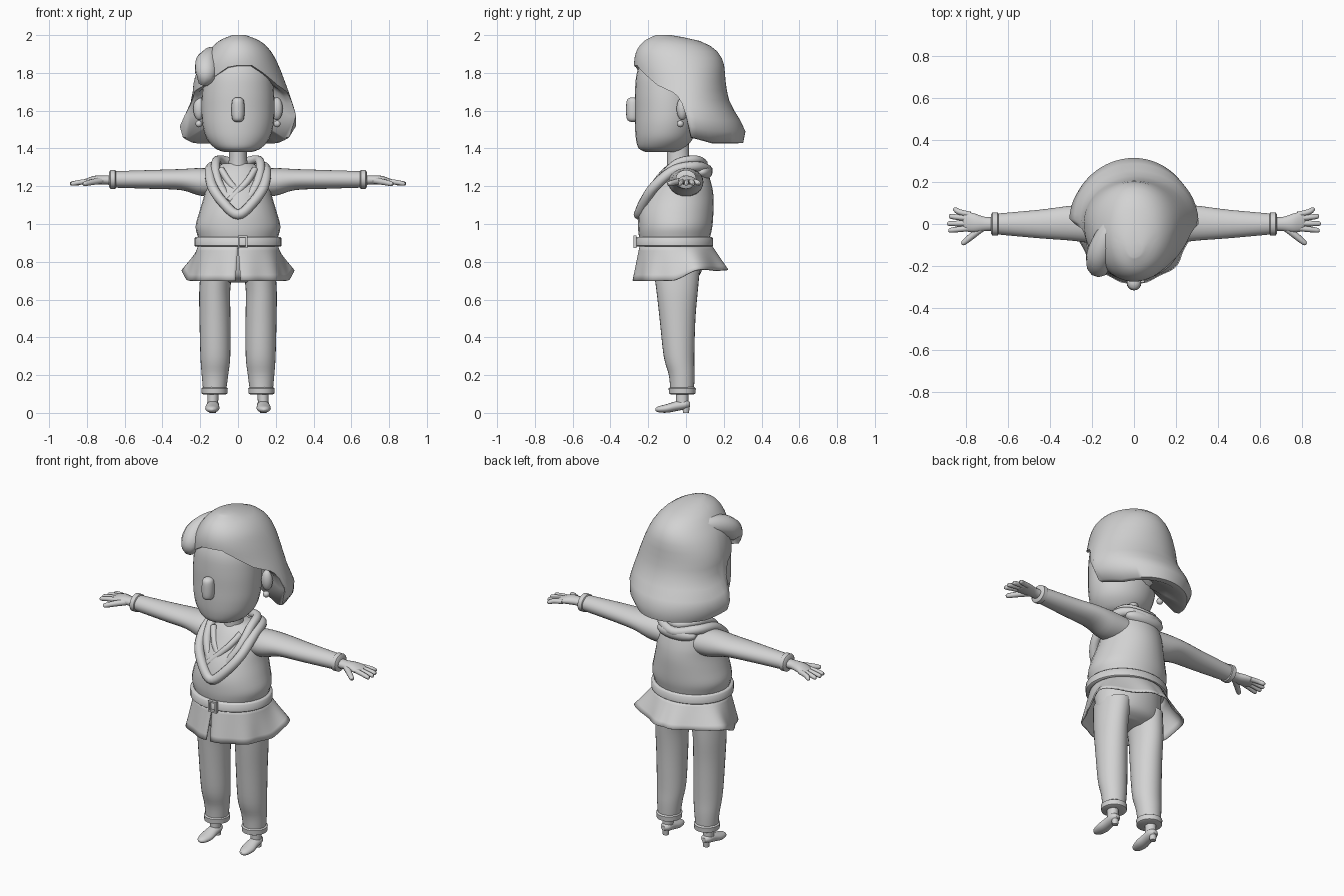
import bpy, bmesh
from math import sin, cos, pi, tau, radians, exp
from mathutils import Vector

cube = bpy.data.objects.get("Cube")
if cube:
    bpy.data.objects.remove(cube, do_unlink=True)

grey = bpy.data.materials.new("soft_grey")
grey.use_nodes = True
grey.diffuse_color = (0.65, 0.65, 0.65, 1)
grey.node_tree.nodes["Principled BSDF"].inputs["Base Color"].default_value = grey.diffuse_color


def finish(obj, angle=50):
    """Assign the colour and shade smooth with sharp edges kept."""
    obj.data.materials.clear()
    obj.data.materials.append(grey)
    bpy.ops.object.select_all(action='DESELECT')
    obj.select_set(True)
    bpy.context.view_layer.objects.active = obj
    if obj.type == 'CURVE':
        bpy.ops.object.convert(target='MESH')
        obj = bpy.context.view_layer.objects.active
    bpy.ops.object.shade_smooth_by_angle(angle=radians(angle))
    return obj


def smooth(pts, steps=4, closed=False):
    """Catmull-Rom resampling of tuples of any length."""
    n, out = len(pts), []
    pick = lambda i: pts[i % n] if closed else pts[min(max(i, 0), n - 1)]
    for i in range(n if closed else n - 1):
        quad = list(zip(pick(i - 1), pick(i), pick(i + 1), pick(i + 2)))
        for k in range(steps):
            t = k / steps
            out.append(tuple(b + t * (c - a) / 2 + t * t * (a - 2.5 * b + 2 * c - d / 2)
                             + t ** 3 * (3 * (b - c) + d - a) / 2 for a, b, c, d in quad))
    return out if closed else out + [tuple(pts[-1])]


def grid(name, rows, wrap=True, cap_start=True, cap_end=True, angle=50):
    """Skin a list of point rows with quads."""
    bm = bmesh.new()
    vs = [[bm.verts.new(p) for p in row] for row in rows]
    n = len(rows[0])
    for a, b in zip(vs, vs[1:]):
        for i in range(n if wrap else n - 1):
            j = (i + 1) % n
            bm.faces.new((a[i], a[j], b[j], b[i]))
    if cap_start:
        bm.faces.new(vs[0])
    if cap_end:
        bm.faces.new(vs[-1])
    bmesh.ops.recalc_face_normals(bm, faces=bm.faces)
    mesh = bpy.data.meshes.new(name)
    bm.to_mesh(mesh)
    bm.free()
    obj = bpy.data.objects.new(name, mesh)
    bpy.context.collection.objects.link(obj)
    return finish(obj, angle)


def loft(name, rings, axis='z', steps=4, sides=28):
    """Ellipse rings: (position on axis, centre 1, centre 2, radius 1, radius 2)."""
    place = {'z': lambda p, u, v: (u, v, p), 'x': lambda p, u, v: (p, u, v),
             'y': lambda p, u, v: (u, p, v)}[axis]
    rows = [[place(p, c + r * sin(tau * i / sides), d - q * cos(tau * i / sides))
             for i in range(sides)] for p, c, d, r, q in smooth(rings, steps)]
    return grid(name, rows)


def tube(name, pts, radius, closed=False):
    """Round tube along points (x, y, z, radius factor)."""
    pts = smooth(pts, 5, closed)
    curve = bpy.data.curves.new(name, 'CURVE')
    curve.dimensions = '3D'
    curve.bevel_depth, curve.bevel_resolution, curve.use_fill_caps = radius, 3, True
    spline = curve.splines.new('POLY')
    spline.points.add(len(pts) - 1)
    for p, co in zip(spline.points, pts):
        p.co, p.radius = (*co[:3], 1), co[3]
    spline.use_cyclic_u = closed
    obj = bpy.data.objects.new(name, curve)
    bpy.context.collection.objects.link(obj)
    return finish(obj)


def ball(name, loc, size):
    bpy.ops.mesh.primitive_uv_sphere_add(segments=20, ring_count=12, location=loc)
    obj = bpy.context.object
    obj.name, obj.scale = name, size
    return finish(obj)


def box(name, loc, size):
    bpy.ops.mesh.primitive_cube_add(size=1, location=loc)
    obj = bpy.context.object
    obj.name, obj.scale = name, size
    return finish(obj, 30)


def table(rows, x):
    """Linear lookup in rows keyed by their first value."""
    for a, b in zip(rows, rows[1:]):
        if x <= b[0]:
            t = max(0, (x - a[0]) / (b[0] - a[0]))
            return [p + t * (q - p) for p, q in zip(a[1:], b[1:])]
    return list(rows[-1][1:])


# Head, nose and neck
loft("head", [(1.38, 0, -.13, .07, .08), (1.4, 0, -.13, .12, .12), (1.45, 0, -.115, .165, .15),
              (1.52, 0, -.105, .187, .165), (1.6, 0, -.1, .193, .17), (1.7, 0, -.1, .19, .17),
              (1.8, 0, -.1, .175, .16), (1.88, 0, -.1, .13, .12), (1.92, 0, -.1, .04, .04)])
loft("nose", [(1.54, 0, -.28, .012, .012), (1.555, 0, -.28, .03, .033), (1.605, 0, -.28, .035, .037),
              (1.655, 0, -.28, .03, .033), (1.67, 0, -.28, .012, .012)], sides=16)
loft("neck", [(1.24, 0, -.03, .075, .075), (1.32, 0, -.04, .05, .06), (1.45, 0, -.045, .048, .06)])

# Hair shell: outline by height (left x, right x, front y, back y, centre y)
shape = smooth([(1.42, -.27, .24, -.25, .3, 0), (1.5, -.31, .3, -.26, .315, 0),
                (1.56, -.29, .31, -.26, .28, 0), (1.65, -.245, .285, -.26, .23, 0),
                (1.75, -.235, .25, -.265, .21, 0), (1.85, -.2, .21, -.275, .2, -.02),
                (1.92, -.15, .17, -.26, .16, -.05), (1.97, -.1, .115, -.22, .07, -.07),
                (2.0, -.03, .04, -.16, -.08, -.11)])
# Lower edge by angle from the front, turning toward +x
hem = [(0, 1.84), (20, 1.84), (35, 1.8), (55, 1.735), (78, 1.69), (88, 1.62), (95, 1.46), (120, 1.43),
       (240, 1.43), (265, 1.46), (272, 1.62), (285, 1.7), (310, 1.73), (330, 1.79), (345, 1.83), (360, 1.84)]


def hair_point(deg, z, inset=1.0, lift=0.0):
    left, right, front, back, mid = table(shape, z)
    s, c = sin(radians(deg)), cos(radians(deg))
    x = s * (right if s > 0 else -left)
    y = mid + c * ((front - mid) if c > 0 else (mid - back))
    return (x * inset, y * inset, z + lift)


columns = [360 * i / 72 for i in range(72)]
rows = [[hair_point(d, 2 - (2 - table(hem, d)[0]) * (r / 14) ** 1.5) for d in columns]
        for r in range(15)]
for inset, lift in ((.9, -.003), (.6, .05), (.3, .1)):
    rows.append([hair_point(d, table(hem, d)[0], inset, lift) for d in columns])
grid("hair", rows, angle=60)
tube("hair_front_lock", [(-.08, .05, 1.9, .5), (-.13, -.06, 1.885, .9), (-.165, -.15, 1.85, 1),
                         (-.17, -.2, 1.79, .9), (-.185, -.19, 1.74, .4)], .062)

# Sweater body
loft("sweater", [(.9, 0, -.06, .2, .18), (.94, 0, -.06, .215, .19), (.99, 0, -.057, .224, .197),
                 (1.06, 0, -.052, .206, .197), (1.14, 0, -.037, .182, .183), (1.21, 0, -.02, .168, .155),
                 (1.28, 0, -.01, .14, .118), (1.32, 0, -.02, .08, .07)])

# Draped collar, hood and crossed neckline
half = [(.08, -.222, 1.115), (.137, -.165, 1.2), (.148, -.06, 1.285), (.115, .06, 1.305)]


def collar(name, scale, lift, radius):
    ends = lambda p: (p[0] * scale, p[1] * scale, p[2] + lift, 1)
    loop = [ends((0, -.25, 1.05))] + [ends(p) for p in half] + [ends((0, .115, 1.285))]
    loop += [ends((-x, y, z)) for x, y, z in reversed(half)]
    tube(name, loop, radius, True)


collar("collar_outer", 1, 0, .027)
collar("collar_inner", .8, .035, .024)
ball("hood", (0, .085, 1.275), (.125, .055, .045))
tube("neckline_over", [(.09, -.1, 1.29, 1), (.045, -.16, 1.22, 1), (-.05, -.21, 1.12, 1)], .018)
tube("neckline_under", [(-.09, -.1, 1.29, 1), (-.045, -.155, 1.22, 1), (.0, -.18, 1.17, 1)], .018)

# Belt and buckle
loft("belt", [(.88, 0, -.062, .224, .2), (.885, 0, -.062, .23, .206), (.925, 0, -.062, .23, .206),
              (.932, 0, -.062, .222, .198)], steps=1, sides=40)
for side in (-1, 1):
    box("buckle_upright", (.025 + side * .021, -.27, .905), (.01, .018, .066))
    box("buckle_bar", (.025, -.27, .905 + side * .028), (.05, .018, .01))

# Flared skirt with a front slit and a raised back hem
rows = []
for r in range(7):
    t, row = r / 6, []
    for i in range(97):
        gap = .05 * t + .002
        a = gap + (tau - 2 * gap) * i / 96
        fold = min(a, tau - a)
        flare = exp(-((fold - 2.09) / .35) ** 2)
        ripple = 1 + .025 * t * sin(9 * fold)
        back = max(0, -cos(a))
        rx = (.21 + (.045 + .085 * flare) * t) * ripple
        ry = (.185 + .035 * t + (.01 + .05 * t) * back) * ripple
        row.append((rx * sin(a), -.06 - ry * cos(a),
                    .89 - t * (.19 - .06 * back - .03 * flare)))
    rows.append(row)
skirt = grid("skirt", rows, wrap=False, cap_start=False, cap_end=False)
skirt.modifiers.new("thickness", 'SOLIDIFY').thickness = .008

# Hips
loft("hips", [(.69, 0, -.05, .09, .06), (.72, 0, -.05, .185, .115), (.78, 0, -.05, .2, .14),
              (.9, 0, -.055, .195, .16)])

# Mirrored limbs
for s, side in ((1, "left"), (-1, "right")):
    ball(side + "_ear", (s * .205, -.02, 1.61), (.032, .03, .06))
    ball(side + "_earring", (s * .207, -.03, 1.53), (.018, .018, .018))

    loft(side + "_trouser_leg", [(.11, s * .124, -.02, .06, .062), (.2, s * .122, -.023, .07, .068),
                                 (.3, s * .12, -.037, .079, .081), (.5, s * .122, -.045, .082, .095),
                                 (.65, s * .123, -.047, .082, .11), (.78, s * .11, -.05, .085, .125)])
    loft(side + "_trouser_cuff", [(.098, s * .124, -.02, .06, .062), (.102, s * .124, -.02, .068, .07),
                                  (.13, s * .124, -.02, .07, .072), (.137, s * .124, -.02, .06, .062)], steps=1)
    loft(side + "_ankle", [(.035, s * .134, -.02, .028, .032), (.12, s * .132, -.02, .03, .033)], sides=16)
    loft(side + "_shoe", [(-.162, s * .138, .018, .008, .006), (-.145, s * .138, .019, .026, .016),
                          (-.1, s * .136, .024, .038, .023), (-.05, s * .134, .036, .034, .026),
                          (0, s * .133, .045, .031, .024), (.022, s * .133, .045, .015, .012)], 'y', sides=16)
    loft(side + "_shoe_heel", [(0, s * .133, .0, .017, .016), (.045, s * .133, 0, .022, .02)], sides=12)

    loft(side + "_sleeve", [(s * .06, 0, 1.215, .09, .07), (s * .19, 0, 1.222, .092, .074),
                            (s * .3, .004, 1.235, .083, .056), (s * .45, 0, 1.236, .068, .05),
                            (s * .67, 0, 1.236, .048, .043)], 'x')
    loft(side + "_sleeve_cuff", [(s * .645, 0, 1.236, .047, .042), (s * .65, 0, 1.236, .055, .05),
                                 (s * .675, 0, 1.236, .055, .05), (s * .682, 0, 1.236, .044, .04)], 'x', 1)
    loft(side + "_palm", [(s * .66, 0, 1.232, .033, .026), (s * .71, 0, 1.233, .034, .024),
                          (s * .76, .005, 1.232, .045, .023), (s * .8, .012, 1.226, .046, .016),
                          (s * .815, .015, 1.225, .03, .01)], 'x', sides=16)
    for finger, (y, tip, reach) in {"index": (-.02, -.03, .885), "middle": (.003, .002, .89),
                                    "ring": (.026, .036, .882), "little": (.045, .068, .862)}.items():
        tube(f"{side}_{finger}_finger", [(s * .78, y, 1.227, 1), (s * .83, (y + tip) / 2, 1.222, 1),
                                         (s * (reach - .01), tip, 1.214, .85), (s * reach, tip, 1.213, .4)], .0135)
    tube(side + "_thumb", [(s * .72, -.015, 1.23, 1.1), (s * .77, -.055, 1.222, 1),
                           (s * .81, -.088, 1.213, .8), (s * .82, -.096, 1.21, .4)], .016)
